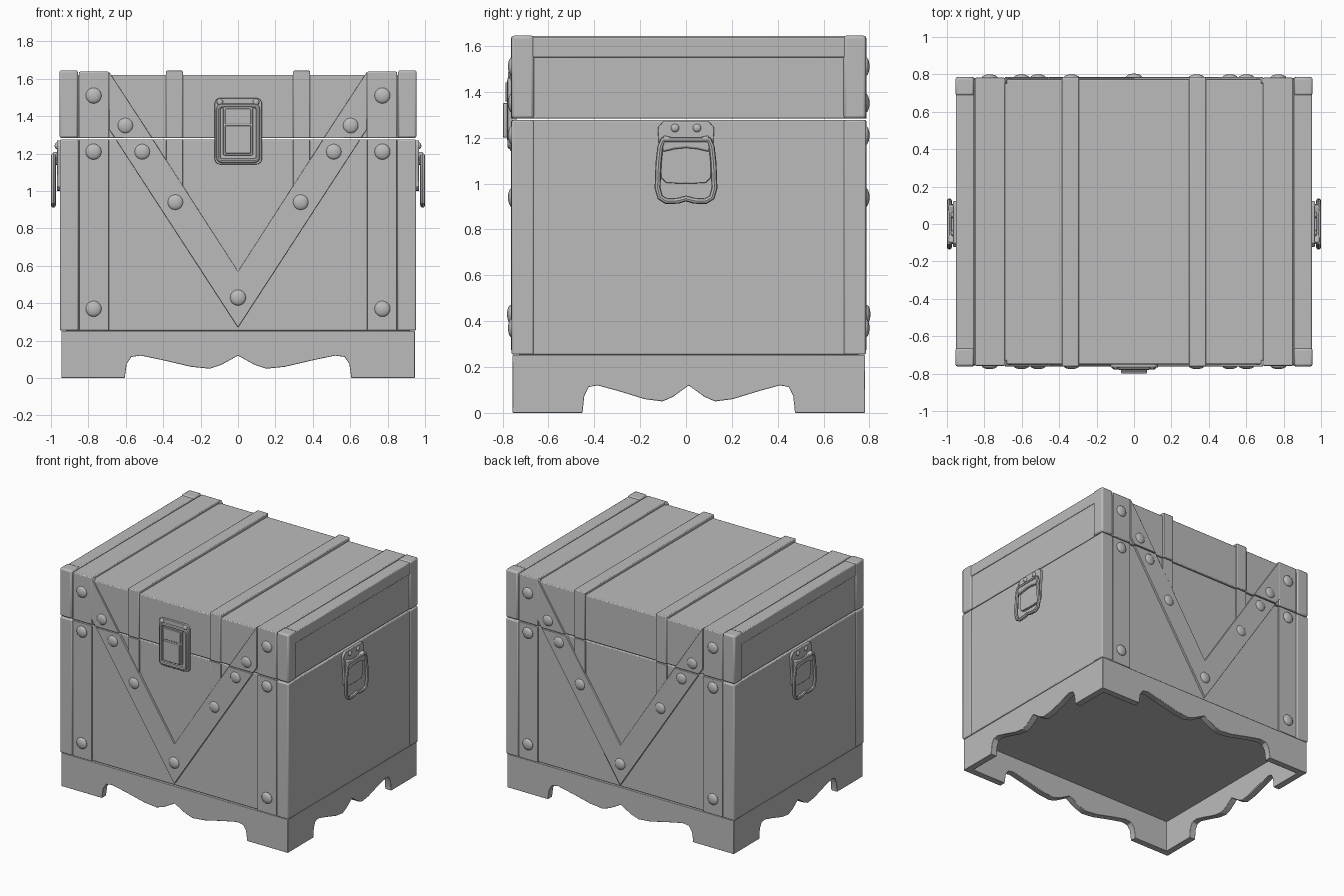
import bpy
import bmesh
from math import cos, sin, pi

if "Cube" in bpy.data.objects:
    bpy.data.objects.remove(bpy.data.objects["Cube"])

GREY = (0.5, 0.5, 0.5, 1)
mat = bpy.data.materials.new("plain grey")
mat.use_nodes = True
mat.diffuse_color = GREY
mat.node_tree.nodes["Principled BSDF"].inputs["Base Color"].default_value = GREY

CY = 0.012            # chest centre in depth
SEAM = 1.28           # lid line


def place(side, u, d, z):
    """u along a wall, d outward from the centre, z up."""
    return {"front": (u, CY - d, z), "back": (u, CY + d, z),
            "left": (d, u, z), "right": (-d, u, z)}[side]


def finish(ob, bevel=0.0):
    ob.data.materials.append(mat)
    bpy.ops.object.select_all(action="DESELECT")
    ob.select_set(True)
    bpy.context.view_layer.objects.active = ob
    if bevel:
        mod = ob.modifiers.new("soft edges", "BEVEL")
        mod.width, mod.segments, mod.limit_method = bevel, 2, "ANGLE"
    bpy.ops.object.shade_smooth_by_angle()


def link(name, bm, bevel=0.0):
    bmesh.ops.recalc_face_normals(bm, faces=bm.faces)
    me = bpy.data.meshes.new(name)
    bm.to_mesh(me)
    bm.free()
    ob = bpy.data.objects.new(name, me)
    bpy.context.collection.objects.link(ob)
    finish(ob, bevel)


def prism(name, side, pts, d0, d1, bevel=0.003):
    """Outline drawn on a wall, given thickness from d0 to d1."""
    bm = bmesh.new()
    a = [bm.verts.new(place(side, u, d0, z)) for u, z in pts]
    b = [bm.verts.new(place(side, u, d1, z)) for u, z in pts]
    bm.faces.new(a)
    bm.faces.new(b)
    for i in range(len(pts)):
        j = (i + 1) % len(pts)
        bm.faces.new((a[i], a[j], b[j], b[i]))
    link(name, bm, bevel)


def rect(u0, u1, z0, z1):
    return [(u0, z0), (u1, z0), (u1, z1), (u0, z1)]


def rounded(u0, u1, z0, z1, r, n=4):
    pts = []
    centres = [(u1 - r, z1 - r), (u0 + r, z1 - r), (u0 + r, z0 + r), (u1 - r, z0 + r)]
    for q, (cu, cz) in enumerate(centres):
        for i in range(n + 1):
            t = (q + i / n) * pi / 2
            pts.append((cu + r * cos(t), cz + r * sin(t)))
    return pts


def box(name, x, y, z, bevel=0.006):
    """Box from ranges; y is measured from the chest centre."""
    prism(name, "back", rect(x[0], x[1], z[0], z[1]), y[0], y[1], bevel)


def rivet(name, side, u, z, d, r=0.042, h=0.018):
    bm = bmesh.new()
    bmesh.ops.create_uvsphere(bm, u_segments=20, v_segments=12, radius=1)
    for v in bm.verts:
        v.co = place(side, u + v.co.x * r, d + v.co.z * h, z + v.co.y * r)
    link(name, bm)


def tube(name, side, pts, d, r):
    cu = bpy.data.curves.new(name, "CURVE")
    cu.dimensions = "3D"
    cu.bevel_depth, cu.bevel_resolution = r, 2
    sp = cu.splines.new("POLY")
    sp.points.add(len(pts) - 1)
    for p, (u, z) in zip(sp.points, pts):
        p.co = (*place(side, u, d, z), 1)
    sp.use_cyclic_u = True
    ob = bpy.data.objects.new(name, cu)
    bpy.context.collection.objects.link(ob)
    bpy.ops.object.select_all(action="DESELECT")
    ob.select_set(True)
    bpy.context.view_layer.objects.active = ob
    bpy.ops.object.convert(target="MESH")
    finish(bpy.context.view_layer.objects.active)


def mirrored(half):
    """Full outline from its right half, starting at the centre line."""
    return half + [(-u, z) for u, z in reversed(half) if u > 0]


# Scalloped base boards and floor
SCALLOP = [(0, .12), (.09, .07), (.15, .05), (.25, .06), (.4, .095), (.52, .12),
           (.57, .113), (.595, .075), (.605, 0.005)]
for side, half, out, k, mid in (("front", .945, .768, 1, 0), ("back", .945, .768, 1, 0),
                                ("left", .768, .945, .765, CY), ("right", .768, .945, .765, CY)):
    arch = [(u * k, z) for u, z in SCALLOP]
    outline = mirrored(arch + [(arch[-1][0], 0), (half, 0), (half, .252)])
    prism("base_board_" + side, side, [(u + mid, z) for u, z in outline], out - .05, out)
box("floor", (-.92, .92), (-.74, .74), (.24, .27), 0)

# Body, lid core
box("body", (-.95, .95), (-.758, .758), (.254, SEAM - .004))
box("lid", (-.944, .944), (-.762, .762), (SEAM + .003, 1.62))

for s, hand in ((1, "left"), (-1, "right")):
    def span(a, b):
        return (min(s * a, s * b), max(s * a, s * b))
    # Lid straps over the top, side rails
    box("lid_end_strap_" + hand, span(.69, .85), (-.77, .77), (SEAM + .003, 1.638))
    box("lid_band_" + hand, span(.295, .385), (-.773, .773), (SEAM + .003, 1.643))
    box("lid_side_rail_" + hand, span(.856, .951), (-.69, .69), (1.55, 1.638))
    for t, side in ((1, "back"), (-1, "front")):
        tag = side + "_" + hand
        y = sorted((t * .675, t * .773))
        box("lid_corner_" + tag, span(.855, .955), y, (SEAM + .003, 1.645), .012)
        # Posts and straps on the body
        box("corner_post_" + tag, span(.853, .953), y, (.254, SEAM - .004), .008)
        prism("body_strap_" + tag, side, rect(*span(.69, .85), .254, SEAM - .004), .74, .768)
        prism("body_band_" + tag, side, rect(*span(.295, .385), .95, SEAM - .004), .74, .768)
        # Upper end of the V strap
        upper = [(.458, SEAM + .003), (.658, SEAM + .003), (.69, 1.33), (.69, 1.638)]
        prism("v_strap_top_" + tag, side, [(s * u, z) for u, z in upper], .74, .775)
        for u, z in ((.772, 1.51), (.772, 1.21), (.772, .37), (.602, 1.35),
                     (.512, 1.21), (.335, .94)):
            rivet("rivet_" + tag, side, s * u, z, .77)

for side in ("front", "back"):
    lower = [(0, .57), (.455, SEAM - .004), (.654, SEAM - .004), (0, .27)]
    prism("v_strap_" + side, side, lower + [(-.654, SEAM - .004), (-.455, SEAM - .004)],
          .74, .774)
    rivet("rivet_" + side, side, 0, .43, .774)

# Front latch
prism("latch_plate", "front", rounded(-.125, .128, 1.142, 1.497, .03), .75, .779)
tube("latch_rim", "front", rounded(-.105, .107, 1.162, 1.455, .02), .779, .012)
prism("latch_bed", "front", rounded(-.08, .08, 1.19, 1.45, .012), .76, .793)
prism("latch_hasp_upper", "front", rounded(-.07, .07, 1.357, 1.44, .008), .76, .80)
prism("latch_hasp_lower", "front", rounded(-.07, .07, 1.2, 1.35, .008), .76, .81)
for u in (-.097, .097):
    rivet("latch_pin", "front", u, 1.476, .779, .017, .01)

# Side handles: plate, hinge barrel, pull ring
PLATE = [(0, 1.0), (.085, 1.002), (.108, 1.025), (.11, 1.14), (.12, 1.17),
         (.122, 1.245), (.1, 1.27)]
BARREL = [(0, 1.155), (.05, 1.15), (.1, 1.138), (.107, 1.16), (.1, 1.21),
          (.075, 1.205), (.045, 1.195), (0, 1.192)]
RING = [(0, .935), (.035, .925), (.085, .923), (.113, .94), (.124, .98),
        (.12, 1.09), (.112, 1.16), (.1, 1.19)]
for side in ("left", "right"):
    prism("handle_plate_" + side, side, mirrored(PLATE), .93, .968)
    prism("handle_barrel_" + side, side, mirrored(BARREL), .94, .992, .008)
    tube("handle_ring_" + side, side, mirrored(RING), .987, .013)
    for u in (-.048, .048):
        rivet("handle_pin_" + side, side, u, 1.242, .968, .018, .012)
